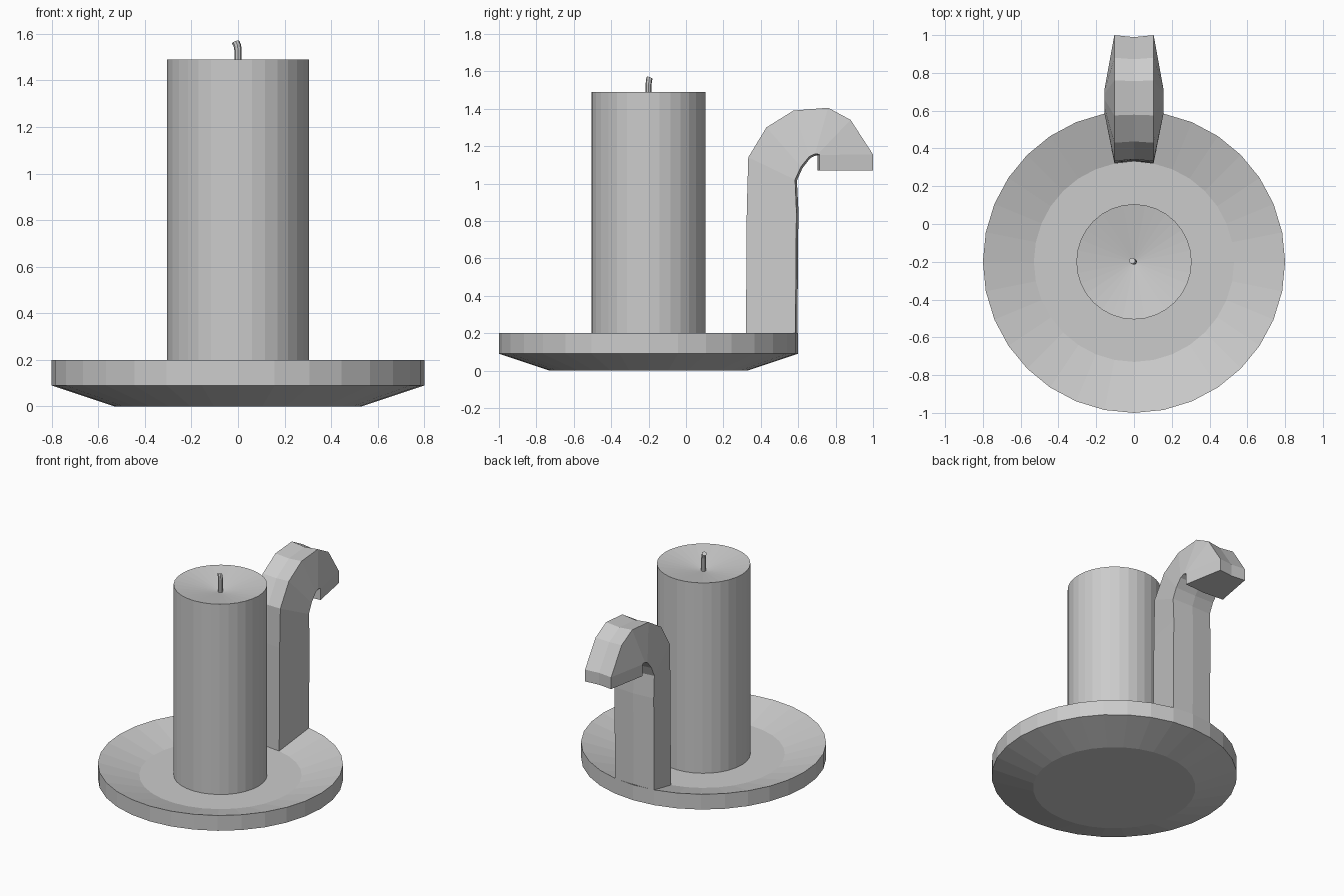
import bpy, bmesh, math
from mathutils import Vector

if "Cube" in bpy.data.objects:
    bpy.data.objects.remove(bpy.data.objects["Cube"])

grey = bpy.data.materials.new("plain grey")
grey.diffuse_color = (0.6, 0.6, 0.6, 1)
grey.use_nodes = True
grey.node_tree.nodes["Principled BSDF"].inputs["Base Color"].default_value = grey.diffuse_color
CY = -0.2      # centre of dish and candle
SIDES = 32


def finish(name, bm):
    bmesh.ops.remove_doubles(bm, verts=bm.verts, dist=1e-5)
    bmesh.ops.recalc_face_normals(bm, faces=bm.faces)
    mesh = bpy.data.meshes.new(name)
    bm.to_mesh(mesh)
    bm.free()
    mesh.materials.append(grey)
    ob = bpy.data.objects.new(name, mesh)
    bpy.context.collection.objects.link(ob)
    return ob


def bridge(bm, rings):
    for a, b in zip(rings, rings[1:]):
        n = len(a)
        for i in range(n):
            j = (i + 1) % n
            bm.faces.new((a[i], a[j], b[j], b[i]))


def lathe(name, profile, tip=None):
    """Revolve (radius, z) points; close with flat caps or a centre tip."""
    bm = bmesh.new()
    rings = [[bm.verts.new((r * math.sin(2 * math.pi * i / SIDES),
                            CY + r * math.cos(2 * math.pi * i / SIDES), z))
              for i in range(SIDES)] for r, z in profile]
    bridge(bm, rings)
    bm.faces.new(rings[0])
    if tip is None:
        bm.faces.new(rings[-1])
    else:
        c = bm.verts.new((0, CY, tip))
        for i in range(SIDES):
            bm.faces.new((rings[-1][i], rings[-1][(i + 1) % SIDES], c))
    return finish(name, bm)


# Dish with sloping underside and shallow well
lathe("dish", [(0.53, 0), (0.8, 0.09), (0.8, 0.2), (0.53, 0.12)])

# Candle with hollowed top
lathe("candle", [(0.305, 0.118), (0.305, 1.49)], tip=1.435)

# Wick, bent at the tip
bm = bmesh.new()
rings = []
for x, y, z, tilt in [(0, CY, 1.42, 0), (0, CY, 1.53, 0),
                      (-0.003, CY + 0.002, 1.55, 0.25), (-0.01, CY + 0.005, 1.564, 0.5)]:
    ring = []
    for i in range(8):
        a = math.pi * i / 4
        dx, dy = 0.016 * math.cos(a), 0.016 * math.sin(a)
        ring.append(bm.verts.new((x + dx, y + dy, z + tilt * (dx - dy) * 0.7)))
    rings.append(ring)
bridge(bm, rings)
bm.faces.new(rings[0])
bm.faces.new(rings[-1])
finish("wick", bm)

# Hooked handle: outer (y, z) and inner (y, z) points of each section
sections = [((0.32, 0.118), (0.585, 0.198)),
            ((0.325, 0.86), (0.59, 0.86)),
            ((0.333, 1.14), (0.583, 1.02)),
            ((0.43, 1.30), (0.615, 1.09)),
            ((0.575, 1.39), (0.66, 1.145)),
            ((0.76, 1.405), (0.69, 1.158)),
            ((0.88, 1.34), (0.705, 1.157)),
            ((1.0, 1.155), (0.715, 1.153)),
            ((1.0, 1.07), (0.715, 1.07))]
bm = bmesh.new()
rings = []
for outer, inner in sections:
    o, n = Vector((0, *outer)), Vector((0, *inner))
    bow = (n - o).normalized() * 0.011     # curved front and back faces
    ox, nx = Vector((0.104, 0, 0)), Vector((0.156, 0, 0))
    rings.append([bm.verts.new(p) for p in
                  (o - ox, o + bow, o + ox, n + nx, n + bow, n - nx)])
bridge(bm, rings)
bm.faces.new(rings[0])
bm.faces.new(rings[-1])
finish("handle", bm)
